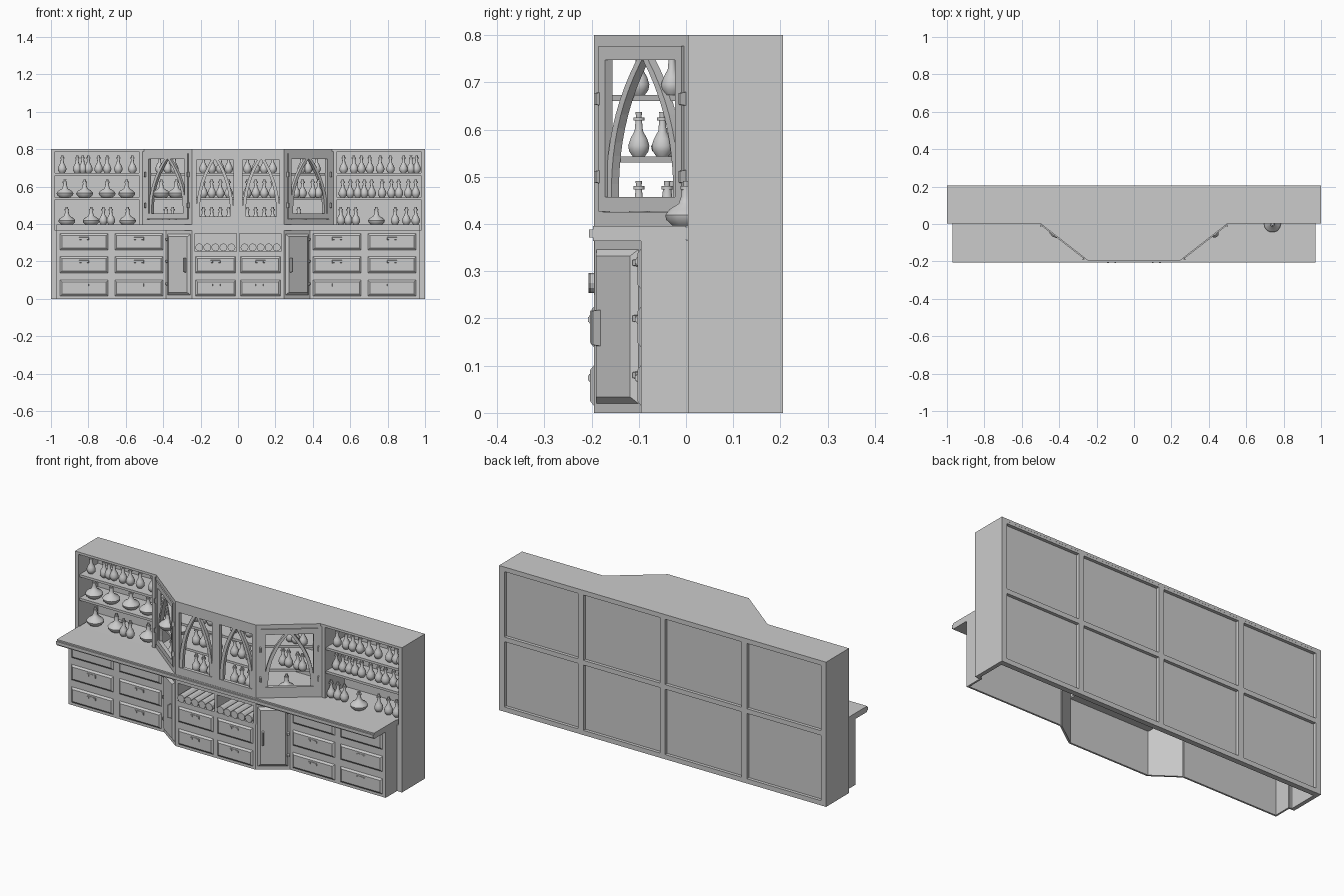
import bpy, bmesh, math, random
from mathutils import Matrix, Vector

cube = bpy.data.objects.get("Cube")
if cube:
    bpy.data.objects.remove(cube)
random.seed(4)

grey = bpy.data.materials.new("plain_grey")
grey.use_nodes = True
grey.diffuse_color = (0.6, 0.6, 0.6, 1)
grey.node_tree.nodes["Principled BSDF"].inputs["Base Color"].default_value = (0.6, 0.6, 0.6, 1)
HOME = Matrix()


def link(name, mesh, matrix=HOME):
    ob = bpy.data.objects.new(name, mesh)
    bpy.context.collection.objects.link(ob)
    ob.matrix_world = matrix
    return ob


def finish(name, bm, matrix=HOME):
    bmesh.ops.recalc_face_normals(bm, faces=bm.faces)
    mesh = bpy.data.meshes.new(name)
    bm.to_mesh(mesh)
    bm.free()
    mesh.materials.append(grey)
    return link(name, mesh, matrix)


def prism(name, outline, z0, z1):
    """Extrude a plan outline between two heights."""
    bm = bmesh.new()
    face = bm.faces.new([bm.verts.new((x, y, z0)) for x, y in outline])
    new = bmesh.ops.extrude_face_region(bm, geom=[face])["geom"]
    verts = [v for v in new if isinstance(v, bmesh.types.BMVert)]
    bmesh.ops.translate(bm, verts=verts, vec=(0, 0, z1 - z0))
    return finish(name, bm)


def plate(name, x, z, w, h, depth, inset, matrix=HOME, y=0.0, back=0.0):
    """Block facing -y whose front face is inset to give a chamfer."""
    bm = bmesh.new()
    bmesh.ops.create_cube(bm, size=1)
    for v in bm.verts:
        cut = 2 * inset if v.co.y < 0 else 0
        v.co = Vector((x + v.co.x * (w - cut), y - depth if v.co.y < 0 else y + back,
                       z + v.co.z * (h - cut)))
    return finish(name, bm, matrix)


def box(name, x0, x1, y0, y1, z0, z1, matrix=HOME):
    return plate(name, (x0 + x1) / 2, (z0 + z1) / 2, x1 - x0, z1 - z0, y1 - y0, 0, matrix, y1)


def frame(name, x0, x1, z0, z1, side, rail, y0, y1, matrix=HOME):
    """Rectangular frame made of two stiles and two rails."""
    box(name + "_left_stile", x0, x0 + side, y0, y1, z0, z1, matrix)
    box(name + "_right_stile", x1 - side, x1, y0, y1, z0, z1, matrix)
    box(name + "_bottom_rail", x0 + side, x1 - side, y0, y1, z0, z0 + rail, matrix)
    box(name + "_top_rail", x0 + side, x1 - side, y0, y1, z1 - rail, z1, matrix)


def arch(name, x, half, z0, z1, matrix):
    """Pointed tracery arch: two curved bands meeting at the apex."""
    steps = 10
    for s in (-1, 1):
        bm = bmesh.new()
        rows = []
        for i in range(steps + 1):
            t = i / steps
            u = (half - 0.018) * (1 - t ** 2.3)
            row = [(u, 0), (u + 0.018, 0), (u + 0.018, 0.02), (u, 0.02)]
            rows.append([bm.verts.new((x + s * a, b, z0 + t * (z1 - z0))) for a, b in row])
        for low, high in zip(rows, rows[1:]):
            for k in range(4):
                bm.faces.new((low[k], low[k - 1], high[k - 1], high[k]))
        bm.faces.new(rows[0])
        bm.faces.new(rows[-1])
        finish(name, bm, matrix)


def facing(p, q):
    """Matrix placing local x along the plan line from p to q."""
    mid = ((p[0] + q[0]) / 2, (p[1] + q[1]) / 2, 0)
    turn = math.atan2(q[1] - p[1], q[0] - p[0])
    return Matrix.Translation(mid) @ Matrix.Rotation(turn, 4, "Z"), math.dist(p, q)


# Tall back case: sides, top, back panel and its grid of bars
for s, side in ((-1, "right"), (1, "left")):
    a, b = sorted((s * 0.978, s))
    box(side + "_case_side", a, b, 0.004, 0.205, 0, 0.8)
    a, b = sorted((s * 0.51, s * 0.53))
    box(side + "_case_divider", a, b, 0.004, 0.185, 0.395, 0.787)
box("case_top", -0.978, 0.978, 0.004, 0.205, 0.787, 0.8)
box("back_panel", -0.978, 0.978, 0.175, 0.187, 0, 0.787)
for x in (-0.984, -0.5, 0, 0.5, 0.984):
    box("back_upright", x - 0.016, x + 0.016, 0.185, 0.205, 0, 0.8)
for z in (0.013, 0.4, 0.787):
    box("back_rail", -1, 1, 0.185, 0.2045, z - 0.013, z + 0.013)

# Worktop with rounded front edge
counter = plate("worktop", 0, 0.38, 1.94, 0.033, 0.205, 0.008, back=0.18)
for v in counter.data.vertices:
    if v.co.y < 0:
        v.co.x = math.copysign(0.97, v.co.x)
box("worktop_front_core", -0.97, 0.97, -0.197, 0.0, 0.364, 0.396)

# Side shelves
for s, side in ((-1, "right"), (1, "left")):
    a, b = sorted((s * 0.53, s * 0.978))
    for z in (0.53, 0.66):
        box(side + "_shelf", a, b, 0.012, 0.176, z, z + 0.013)

# Projecting bay: roof and shelves
OUT = [(-0.51, 0.01), (-0.247, -0.195), (0.247, -0.195), (0.51, 0.01)]
prism("bay_roof", OUT, 0.787, 0.8)
INNER = [(-0.51, 0.176), (-0.5, 0.015), (-0.235, -0.165),
         (0.235, -0.165), (0.5, 0.015), (0.51, 0.176)]
for z in (0.53, 0.66):
    prism("bay_shelf", INNER, z, z + 0.013)

# Bay front windows
front = Matrix.Translation((0, -0.195, 0))
for s in (-1, 1):
    x = s * 0.1235
    frame("window_wall", x - 0.1235, x + 0.1235, 0.395, 0.788, 0.024, 0.045, 0, 0.02, front)
    arch("window_arch", x, 0.1, 0.44, 0.747, front @ Matrix.Translation((0, 0.004, 0)))

# Bay angled arched doors
for s, (p, q) in ((-1, OUT[:2]), (1, OUT[2:])):
    m, length = facing(p, q)
    half = length / 2
    frame("angled_wall", -half, half, 0.395, 0.788, 0.03, 0.03, 0, 0.02, m)
    frame("arched_door", -half + 0.024, half - 0.024, 0.427, 0.777, 0.022, 0.03, -0.006, 0.014, m)
    arch("door_arch", 0, half - 0.042, 0.455, 0.75, m)
    for z in (0.5, 0.665):
        for e in (-1, 1):
            plate("door_hinge", e * (half - 0.022), z, 0.01, 0.028, 0.014, 0.002, m)


# Drawers
def drawer(x, z, w, y):
    plate("drawer_front", x, z, w, 0.086, 0.008, 0.01, y=y)
    plate("drawer_pull", x, z + 0.016, 0.056, 0.02, 0.01, 0.002, y=y)
    for e in (-1, 1):
        plate("pull_knob", x + e * 0.02, z + 0.016, 0.014, 0.014, 0.0125, 0.002, y=y)


ROWS = (0.058, 0.182, 0.305)
for s in (-1, 1):
    a, b = sorted((s * 0.385, s * 0.97))
    box("drawer_wall", a, b, -0.095, -0.085, 0, 0.366)
    a, b = sorted((s * 0.96, s * 0.97))
    box("cabinet_end", a, b, -0.085, 0.01, 0, 0.366)
    a, b = sorted((s * 0.965, s * 0.98))
    box("case_front_strip", a, b, 0.004, 0.014, 0, 0.366)
    for x in (0.53, 0.823):
        for z in ROWS:
            drawer(s * x, z, 0.257, -0.095)

# Centre cabinet: two drawer rows below open scroll cubbies
box("centre_wall", -0.245, 0.245, -0.195, -0.185, 0, 0.25)
box("cubby_floor", -0.245, 0.245, -0.195, 0.0, 0.243, 0.253)
box("cubby_back", -0.245, 0.245, -0.005, 0.005, 0.243, 0.366)
box("cubby_top_rail", -0.245, 0.245, -0.195, -0.185, 0.35, 0.366)
for x in (-0.238, 0, 0.238):
    box("cubby_divider", x - 0.008, x + 0.008, -0.195, 0.0, 0.25, 0.366)
for s in (-1, 1):
    for z in ROWS[:2]:
        drawer(s * 0.12, z, 0.215, -0.195)
    for i in range(5):
        bm = bmesh.new()
        spin = Matrix.Rotation(math.pi / 2, 4, "X")
        spot = Matrix.Translation((s * 0.121 + (i - 2) * 0.043, -0.11, 0.275))
        bmesh.ops.create_cone(bm, cap_ends=True, segments=12, radius1=0.021, radius2=0.021,
                              depth=0.185 + random.random() * 0.008, matrix=spot @ spin)
        finish("rolled_scroll", bm)

# Lower angled doors with handle and hinges
for s in (-1, 1):
    ends = sorted([(s * 0.385, -0.095), (s * 0.245, -0.195)])
    m, length = facing(*ends)
    box("lower_door_wall", -length / 2, length / 2, 0, 0.01, 0, 0.366, m)
    plate("lower_door", 0, 0.183, length - 0.02, 0.326, 0.012, 0.014, m)
    plate("lower_door_handle", -s * 0.05, 0.18, 0.014, 0.08, 0.03, 0.004, m)
    for z in (0.08, 0.2, 0.318):
        plate("lower_hinge", s * (length / 2 - 0.009), z, 0.014, 0.016, 0.012, 0.002, m)


# Bottles
def lathe(name, profile):
    bm = bmesh.new()
    verts = [bm.verts.new((r, 0, z)) for r, z in profile]
    edges = [bm.edges.new(pair) for pair in zip(verts, verts[1:])]
    bmesh.ops.spin(bm, geom=verts + edges, cent=(0, 0, 0), axis=(0, 0, 1),
                   angle=2 * math.pi, steps=14, use_merge=True)
    bmesh.ops.remove_doubles(bm, verts=bm.verts, dist=0.0002)
    ob = finish(name, bm)
    bpy.context.view_layer.objects.active = ob
    ob.select_set(True)
    bpy.ops.object.shade_smooth_by_angle(angle=math.radians(40))
    mesh = ob.data
    bpy.data.objects.remove(ob)
    return mesh


NECK = [(0.012, 0.076), (0.012, 0.083), (0.006, 0.083), (0.007, 0.094), (0, 0.094)]
slim = lathe("slim_bottle", [(0, 0), (0.013, 0), (0.021, 0.011), (0.023, 0.023), (0.018, 0.038),
                             (0.009, 0.054), (0.007, 0.076)] + NECK)
wide = lathe("wide_flask", [(0, 0), (0.03, 0), (0.043, 0.012), (0.045, 0.022), (0.036, 0.034),
                            (0.016, 0.046), (0.011, 0.06), (0.009, 0.076)] + NECK)


def bottles(mesh, xs, y, z):
    for x in xs:
        link(mesh.name, mesh, Matrix.Translation((x, y, z)))


TOP, MID, LOW = 0.673, 0.543, 0.397
bottles(slim, (-0.94, -0.86, -0.83, -0.8, -0.745, -0.7, -0.64, -0.565), 0.06, TOP)
bottles(wide, (-0.925, -0.82, -0.7, -0.595), 0.065, MID)
bottles(wide, (-0.915, -0.785, -0.59), 0.06, LOW)
bottles(slim, (-0.72, -0.68), 0.03, LOW)
bottles(slim, (0.565, 0.62, 0.66, 0.705, 0.76, 0.815, 0.885, 0.925, 0.955), 0.06, TOP)
bottles(slim, (0.56, 0.6, 0.64, 0.675, 0.715, 0.77, 0.82, 0.86, 0.91, 0.95), 0.06, MID)
bottles(slim, (0.55, 0.59, 0.63, 0.84, 0.9, 0.95), 0.03, LOW)
bottles(wide, (0.74,), 0.0, LOW)
for s in (-1, 1):
    for z in (TOP, MID, LOW):
        bottles(slim, [s * x for x in (0.05, 0.095, 0.14, 0.185)], -0.1, z)
    bottles(slim, [s * x for x in (0.34, 0.375, 0.42)], -0.03, TOP)
bottles(wide, (-0.41, -0.33), -0.03, MID)
bottles(slim, (-0.385, -0.35), -0.03, LOW)
bottles(slim, (0.31, 0.345, 0.4, 0.43), -0.05, MID)
bottles(wide, (0.325,), -0.04, LOW)
